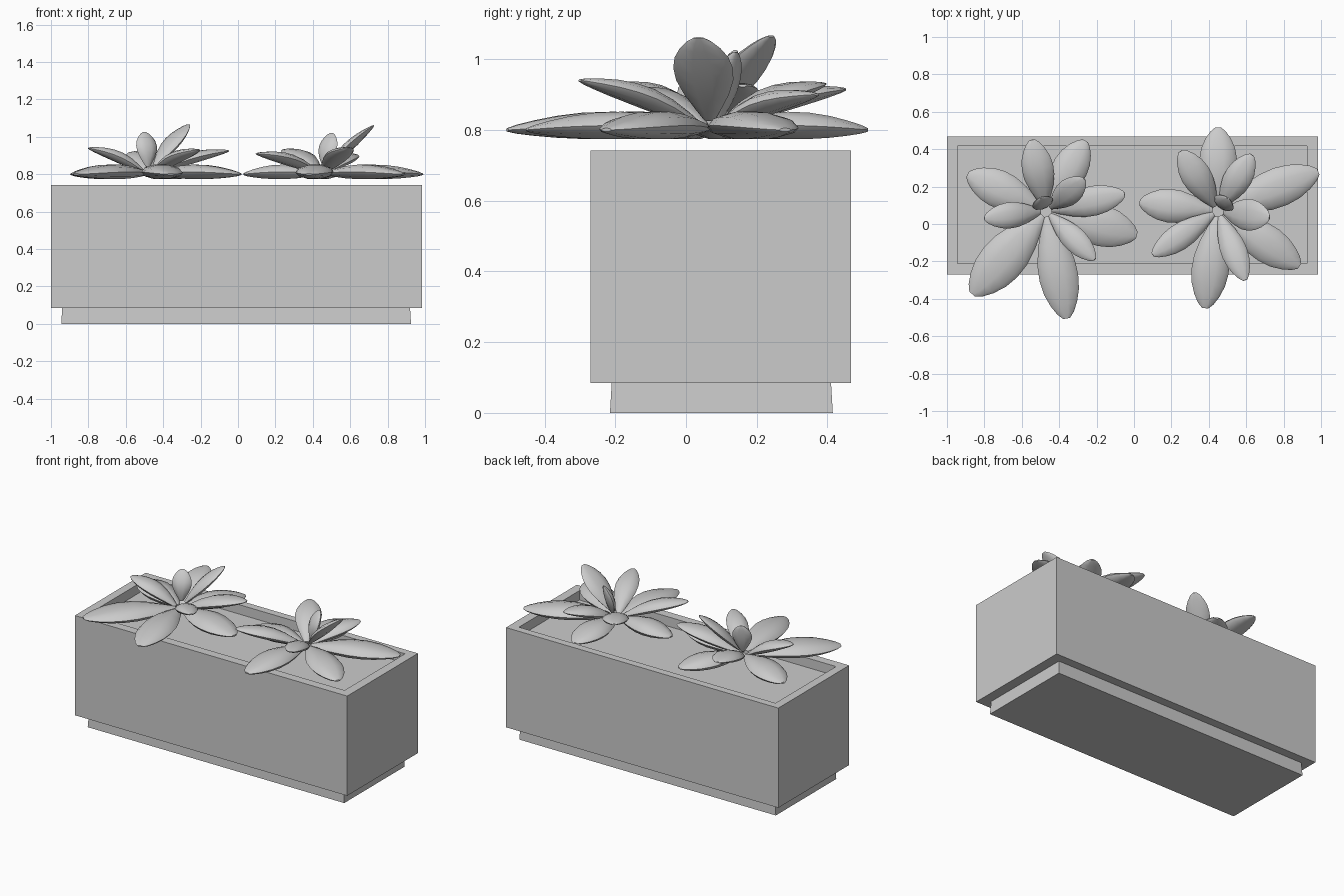
import bpy, bmesh, math
from mathutils import Vector

if "Cube" in bpy.data.objects:
    bpy.data.objects.remove(bpy.data.objects["Cube"])


def finish(name, bm):
    bmesh.ops.recalc_face_normals(bm, faces=bm.faces)
    me = bpy.data.meshes.new(name)
    bm.to_mesh(me)
    bm.free()
    ob = bpy.data.objects.new(name, me)
    bpy.context.collection.objects.link(ob)
    return ob


def rect(bm, x0, x1, y0, y1, z):
    return [bm.verts.new(p) for p in ((x0, y0, z), (x1, y0, z), (x1, y1, z), (x0, y1, z))]


def stack(name, rings):
    # Closed skin through a series of rectangles
    bm = bmesh.new()
    loops = [rect(bm, *r) for r in rings]
    for a, b in zip(loops, loops[1:]):
        for i in range(4):
            j = (i + 1) % 4
            bm.faces.new((a[i], a[j], b[j], b[i]))
    bm.faces.new(loops[0])
    bm.faces.new(loops[-1])
    return finish(name, bm)


# Plinth, and planter box with recessed soil floor
stack("plinth", [(-.945, .925, -.215, .415, 0), (-.94, .92, -.21, .41, .085)])
stack("planter_box", [(-1, .985, -.27, .467, .085), (-1, .985, -.27, .467, .742),
                      (-.945, .925, -.212, .418, .742), (-.945, .925, -.212, .418, .68)])

# Leaf outline: position along length, relative width
PROFILE = [(0, .2), (.12, .45), (.28, .75), (.45, .96), (.6, 1), (.74, .9),
           (.86, .68), (.95, .42), (1, .17)]


def add_leaf(bm, base, tip, width, thick, arch):
    base, tip = Vector(base), Vector(tip)
    d = tip - base
    side = d.cross(Vector((0, 0, 1))).normalized()
    up = side.cross(d).normalized()
    n, rings = 10, []
    for t, w in PROFILE:
        c = base + d * t + up * arch * math.sin(math.pi * t)
        th = thick * w * (1.25 - .55 * t)
        rings.append([bm.verts.new(c + side * (math.cos(k * math.tau / n) * width * w / 2)
                                   + up * (math.sin(k * math.tau / n) * th / 2))
                      for k in range(n)])
    for a, b in zip(rings, rings[1:]):
        for i in range(n):
            j = (i + 1) % n
            bm.faces.new((a[i], a[j], b[j], b[i]))
    bm.faces.new(rings[0])
    bm.faces.new(rings[-1])


def plant(name, cx, cy, tiers):
    # Each tier: base height, thickness, arch, leaves as (tip x, y, z, width)
    for tier, (bz, thick, arch, leaves) in tiers.items():
        bm = bmesh.new()
        for x, y, z, w in leaves:
            out = Vector((x - cx, y - cy, 0)).normalized() * .03
            add_leaf(bm, (cx + out.x, cy + out.y, bz), (x, y, z), w, thick, arch)
        ob = finish(f"{name}_{tier}_leaves", bm)
        bpy.context.view_layer.objects.active = ob
        ob.select_set(True)
        bpy.ops.object.shade_smooth_by_angle(angle=math.radians(50))
        ob.select_set(False)


plant("left_succulent", -.47, .07, {
    "outer": (.805, .085, .01, [(-.89, .265, .8, .2), (-.865, -.375, .8, .24),
                                (-.36, -.505, .8, .21), (.015, -.06, .8, .22),
                                (-.26, .445, .8, .19)]),
    "middle": (.81, .065, .02, [(-.8, .03, .94, .14), (-.545, .45, .915, .17),
                                (-.05, .16, .925, .16), (-.21, -.19, .93, .13)]),
    "inner": (.84, .055, .01, [(-.265, .24, 1.065, .14), (-.5, .14, 1.025, .12)]),
})

plant("right_succulent", .45, .07, {
    "outer": (.805, .085, .01, [(.985, .28, .8, .21), (.45, .515, .8, .2),
                                (.38, -.45, .8, .2), (.885, -.225, .8, .2),
                                (.03, .115, .8, .18)]),
    "middle": (.81, .065, .02, [(.1, -.165, .91, .14), (.25, .39, .93, .16),
                                (.595, -.3, .94, .14), (.63, .37, .9, .15)]),
    "inner": (.83, .055, .01, [(.725, .035, 1.06, .17), (.5, .14, 1.02, .12)]),
})
